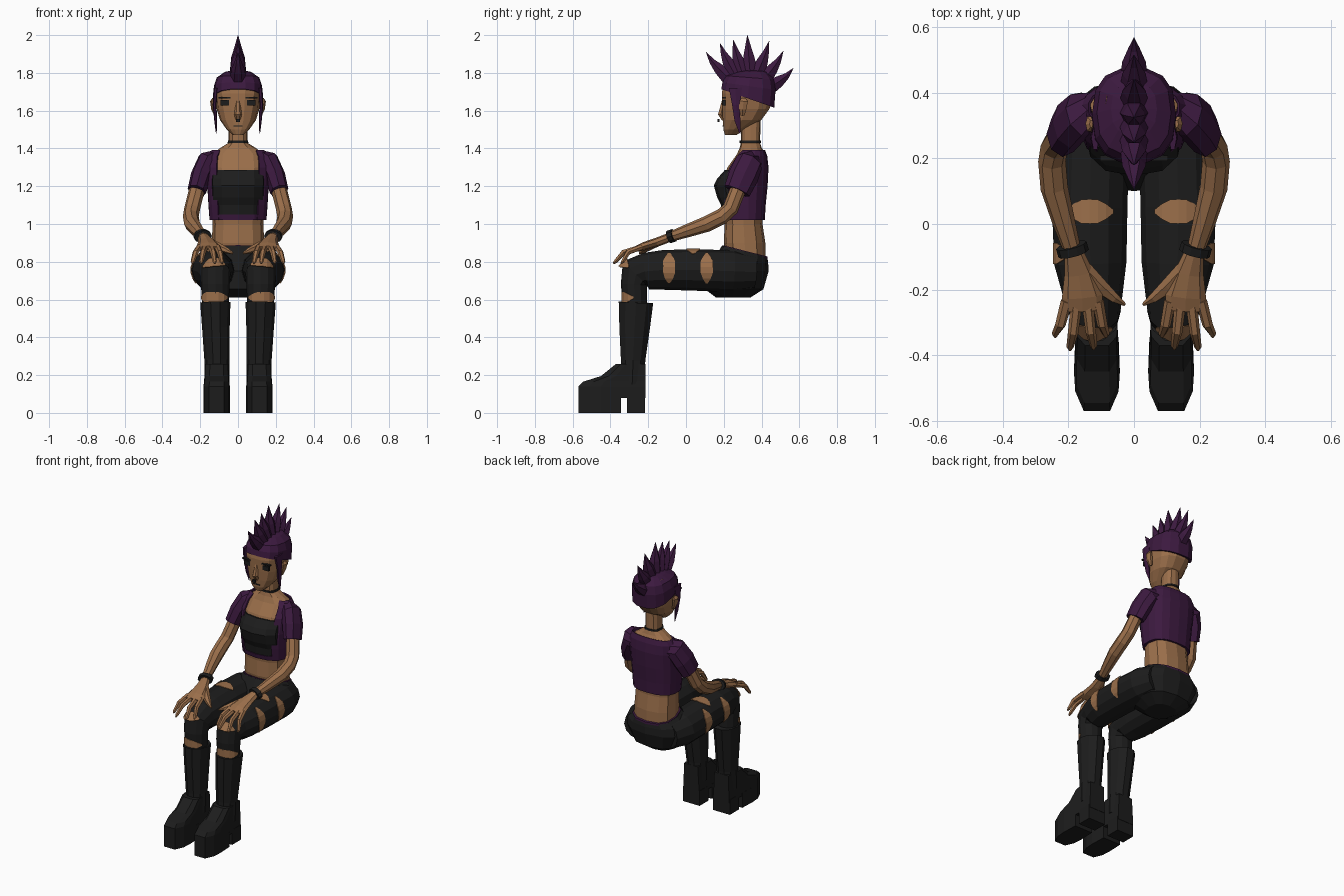
import bpy, bmesh, math
from mathutils import Vector as V


def material(name, col):
    m = bpy.data.materials.new(name)
    m.diffuse_color = (*col, 1)
    return m


SKIN = material("skin", (0.33, 0.16, 0.07))
PURPLE = material("purple", (0.045, 0.010, 0.05))
BLACK = material("black", (0.012, 0.012, 0.012))


def loft(name, rows, mat, closed=True, cap=True, mirror=False, thick=0):
    """Skin a list of equal-length point rows."""
    bm = bmesh.new()
    vs = [[bm.verts.new(p) for p in r] for r in rows]
    n = len(rows[0])
    for a, b in zip(vs, vs[1:]):
        for i in range(n if closed else n - 1):
            j = (i + 1) % n
            bm.faces.new((a[i], a[j], b[j], b[i]))
    if cap:
        bm.faces.new(vs[0])
        bm.faces.new(vs[-1])
    bmesh.ops.recalc_face_normals(bm, faces=bm.faces[:])
    me = bpy.data.meshes.new(name)
    bm.to_mesh(me)
    bm.free()
    me.materials.append(mat)
    ob = bpy.data.objects.new(name, me)
    bpy.context.collection.objects.link(ob)
    if thick:
        ob.modifiers.new("thickness", 'SOLIDIFY').thickness = thick
    if mirror:
        ob.modifiers.new("mirror", 'MIRROR').use_clip = False
    return ob


def spow(v, p):
    return math.copysign(abs(v) ** p, v)


def rings(name, prof, mat, n=12, cx=0, arc=None, p=0.8, **kw):
    """Horizontal rounded rings: (z, y_front, y_back, half_width[, back tilt])."""
    rows = []
    for z, y0, y1, hw, *t in prof:
        a0, a1 = arc or (0, 360)
        cnt = n + 1 if arc else n
        row = []
        for i in range(cnt):
            a = math.radians(a0 + (a1 - a0) * i / n)
            s = spow(math.sin(a), p)
            row.append(V((cx + hw * spow(math.cos(a), p), (y0 + y1) / 2 + (y1 - y0) / 2 * s,
                          z + (t[0] if t else 0) * s)))
        rows.append(row)
    return loft(name, rows, mat, closed=not arc, cap=not arc, **kw)


def tube(name, pts, mat, n=8, **kw):
    """Tube along a path of (x, y, z, side radius, other radius)."""
    c = [V(q[:3]) for q in pts]
    rows = []
    for i, q in enumerate(pts):
        t = (c[min(i + 1, len(c) - 1)] - c[max(i - 1, 0)]).normalized()
        u = (V((1, 0, 0)) - t * t.x).normalized()
        w = t.cross(u)
        rb = q[4] if len(q) > 4 else q[3]
        rows.append([c[i] + u * q[3] * math.cos(k * math.tau / n) + w * rb * math.sin(k * math.tau / n)
                     for k in range(n)])
    return loft(name, rows, mat, **kw)


def box(name, c, s, mat, **kw):
    sq = [(-1, -1), (1, -1), (1, 1), (-1, 1)]
    return loft(name, [[V((c[0] + a * s[0] / 2, c[1] + b * s[1] / 2, c[2] + k * s[2] / 2)) for a, b in sq]
                       for k in (-1, 1)], mat, **kw)


def patch(name, c, axis, v, ra, rb, a0, a1, h):
    """Tapered skin patch showing through a tear in the trousers."""
    rows = [[], []]
    for i in range(7):
        a = math.radians(a0 + (a1 - a0) * i / 6)
        d = V((ra * math.cos(a), 0, 0)) + V(v) * rb * math.sin(a)
        k = h * min(1, 0.15 + 0.5 * min(i, 6 - i))
        rows[0].append(V(c) + d - V(axis) * k)
        rows[1].append(V(c) + d + V(axis) * k)
    loft(name, rows, SKIN, closed=False, cap=False, mirror=True, thick=0.004)


# torso, neck and head
rings("torso", [(.80, .22, .42, .14), (.90, .20, .42, .138), (1.0, .205, .405, .135), (1.1, .19, .41, .14),
                (1.2, .185, .42, .145), (1.3, .22, .425, .15), (1.37, .27, .42, .14), (1.405, .285, .40, .09),
                (1.43, .29, .392, .05), (1.55, .29, .395, .048)], SKIN)
rings("choker", [(1.43, .284, .398, .055), (1.442, .284, .398, .053)], BLACK)
rings("head", [(1.472, .205, .27, .028), (1.50, .197, .31, .06), (1.55, .193, .40, .095), (1.61, .19, .445, .113),
               (1.69, .187, .465, .123), (1.74, .195, .465, .12), (1.79, .24, .44, .09)], SKIN, n=14)
tube("nose", [(0, .20, 1.65, .012, .012), (0, .185, 1.58, .02, .018), (0, .20, 1.55, .014, .01)], SKIN, 6)
box("nose_ring", (0, .172, 1.548), (.022, .012, .016), BLACK)
box("mouth", (0, .196, 1.518), (.05, .008, .006), BLACK)
box("eye", (.07, .202, 1.642), (.045, .016, .028), BLACK, mirror=True)
box("eyebrow", (.07, .20, 1.668), (.066, .016, .008), BLACK, mirror=True)
tube("ear", [(.118, .30, 1.575, .008, .012), (.128, .30, 1.61, .014, .022), (.136, .305, 1.65, .012, .026),
             (.13, .305, 1.665, .006, .012)], SKIN, 6, mirror=True)

# hair
rings("hair_cap", [(1.665, .184, .47, .129, -.05), (1.73, .19, .477, .128, -.02), (1.775, .21, .468, .113, -.01),
                   (1.805, .27, .43, .07), (1.815, .31, .39, .025)], PURPLE, n=14)
tube("sideburn", [(.118, .262, 1.72, .012, .04), (.124, .265, 1.63, .010, .024), (.118, .272, 1.55, .008, .018),
                  (.115, .285, 1.48, .002, .003)], PURPLE, 6, mirror=True)
for by, bz, ty, tz in [(.25, 1.75, .106, 1.91), (.265, 1.78, .18, 1.957), (.30, 1.79, .25, 1.975),
                       (.34, 1.79, .325, 2.0), (.37, 1.78, .44, 1.968), (.40, 1.75, .515, 1.915),
                       (.42, 1.71, .568, 1.825)]:
    my, mz = by * .5 + ty * .5, bz * .5 + tz * .5 - .012
    tube("mohawk_spike", [(0, by, bz, .045, .05), (0, my, mz, .036, .034),
                          (0, my * .45 + ty * .55, mz * .45 + tz * .55 - .008, .018, .018),
                          (0, ty, tz, .001, .001)], PURPLE, 6)

# cropped top and open jacket
rings("cropped_top", [(1.04, .194, .41, .143), (1.10, .185, .415, .145), (1.14, .165, .42, .148),
                      (1.205, .147, .425, .15), (1.24, .165, .425, .15), (1.285, .205, .428, .148)], BLACK)
rings("jacket_hem", [(1.02, .195, .415, .15), (1.05, .188, .417, .152)], PURPLE)
rings("jacket", [(1.02, .195, .417, .152), (1.1, .185, .422, .158), (1.2, .18, .432, .164),
                 (1.3, .21, .437, .168), (1.36, .255, .43, .162), (1.392, .29, .418, .14)],
      PURPLE, n=14, arc=(-52, 232), thick=.008)
tube("sleeve", [(.12, .35, 1.335, .05, .06), (.16, .335, 1.325, .062, .075), (.195, .305, 1.255, .056, .08),
                (.218, .27, 1.175, .05, .072)], PURPLE, 8, mirror=True)

# arms and hands
tube("arm", [(.16, .33, 1.32, .045), (.218, .275, 1.18, .042), (.243, .235, 1.08, .042), (.25, .19, 1.04, .042),
             (.243, .11, 1.0, .042), (.215, .01, .965, .035), (.185, -.09, .93, .026)], SKIN, 8, mirror=True)
tube("bracelet", [(.191, -.065, .94, .048, .036), (.184, -.09, .932, .048, .036)], BLACK, 10, mirror=True)
tube("palm", [(.185, -.08, .932, .028, .024), (.168, -.15, .905, .045, .024), (.158, -.22, .883, .062, .022),
              (.156, -.262, .868, .062, .016)], SKIN, 8, mirror=True)
for kx, tx, ty in [(.110, .085, -.345), (.142, .123, -.382), (.174, .195, -.385), (.205, .24, -.345)]:
    tube("finger", [(kx, -.235, .878, .018, .016), ((kx * .45 + tx * .55), ty * .6 - .1, .85, .016, .015),
                    (tx, ty + .01, .80, .011, .01), (tx, ty, .79, .004, .004)], SKIN, 6, mirror=True)
tube("thumb", [(.155, -.14, .905, .03, .022), (.105, -.19, .88, .026, .02), (.06, -.225, .86, .016, .016),
               (.028, -.245, .845, .005, .006)], SKIN, 6, mirror=True)

# trousers
rings("hips", [(.61, .16, .34, .09), (.655, .10, .41, .17), (.75, .10, .437, .21),
               (.815, .16, .435, .19, -.02), (.855, .19, .43, .15, -.03)], BLACK)
rings("waistband", [(.845, .19, .432, .15, -.03), (.858, .193, .432, .148, -.03)], PURPLE)
tube("trouser_leg", [(.11, .36, .745, .09, .09), (.13, .25, .75, .115, .11), (.135, .05, .757, .115, .11),
                     (.133, -.12, .757, .11, .105), (.125, -.21, .75, .092, .098), (.12, -.262, .735, .08, .098),
                     (.12, -.275, .68, .076, .07), (.12, -.27, .56, .07, .064)], BLACK, 12, mirror=True)
Y, Z = (0, 1, 0), (0, 0, 1)
patch("thigh_tear_top", (.13, .038, .757), Y, Z, .118, .113, 50, 125, .036)
patch("thigh_tear_side", (.134, -.09, .757), Y, Z, .114, .109, -42, 58, .032)
patch("thigh_tear_back", (.134, .11, .757), Y, Z, .118, .113, -40, 55, .032)
patch("knee_tear", (.12, -.262, .735), (0, .65, .76), (0, -.76, .65), .084, .101, 35, 130, .03)
patch("shin_tear", (.12, -.272, .61), Z, (0, -1, 0), .077, .07, 5, 150, .03)

# platform boots
tube("boot_shaft", [(.12, -.265, .585, .08, .096), (.117, -.272, .45, .073, .085), (.112, -.28, .28, .066, .068),
                    (.112, -.285, .15, .066, .066)], BLACK, 10, mirror=True)
X = .113
foot = [(-.04, -.57), (.04, -.57), (.066, -.51), (.07, -.45), (.058, -.215), (-.058, -.215), (-.07, -.45),
        (-.066, -.51)]


def outline(z, front, back, k=1.0):
    """Boot footprint squeezed between a front and a back y."""
    return [V((X + x * k, front + (y + .57) / .355 * (back - front), z)) for x, y in foot]


loft("boot_foot", [outline(.08, -.57, -.215), outline(.14, -.57, -.215), outline(.165, -.545, -.215, .95),
                   outline(.195, -.45, -.215, .93), outline(.26, -.37, -.215, .9)], BLACK, mirror=True)
sole = [(-.04, -.57), (.04, -.57), (.066, -.51), (.07, -.45), (.066, -.345), (-.066, -.345), (-.07, -.45),
        (-.066, -.51)]
loft("boot_sole", [[V((X + x, y, z)) for x, y in sole] for z in (0, .1)], BLACK, mirror=True)
box("boot_heel", (X, -.265, .05), (.125, .095, .10), BLACK, mirror=True)
